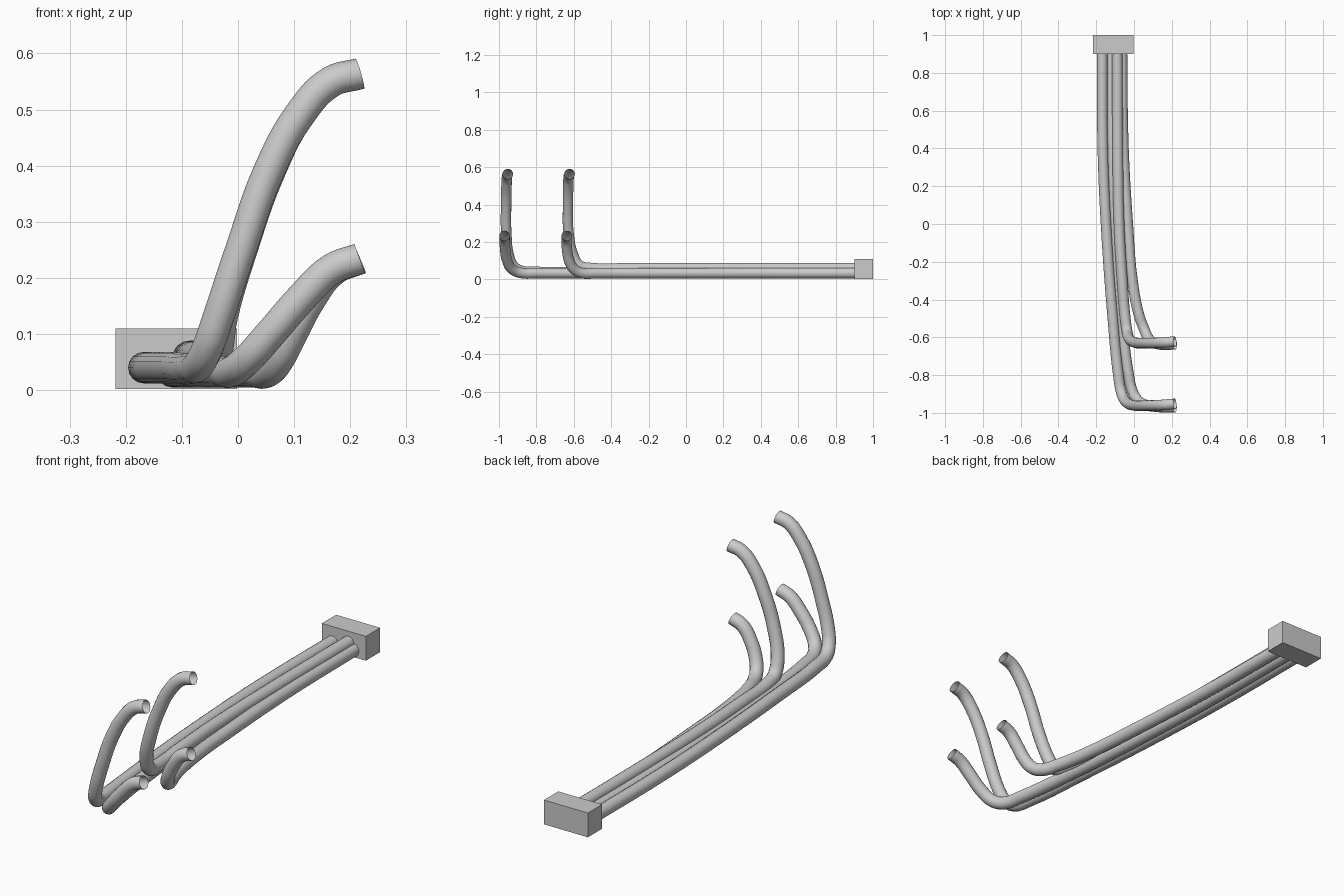
import bpy

R = 0.028


def pipe(name, points):
    """Open-ended round tube swept along a smooth path."""
    cu = bpy.data.curves.new(name, 'CURVE')
    cu.dimensions = '3D'
    cu.bevel_depth = R
    cu.bevel_resolution = 6
    cu.resolution_u = 5
    cu.use_fill_caps = False
    sp = cu.splines.new('BEZIER')
    sp.bezier_points.add(len(points) - 1)
    sp.use_smooth = True
    for bp, co in zip(sp.bezier_points, points):
        bp.co = co
        bp.handle_left_type = bp.handle_right_type = 'AUTO'
    ob = bpy.data.objects.new(name, cu)
    bpy.context.collection.objects.link(ob)
    return ob


# collector box at the back
bpy.ops.mesh.primitive_cube_add(size=1, location=(-0.11, 0.95, 0.056))
box = bpy.context.object
box.name = "collector_box"
box.scale = (0.216, 0.1, 0.108)

# front pair of pipes
pipe("front_upper_pipe", [
    (-0.168, 0.92, 0.040), (-0.165, 0.4, 0.040), (-0.148, 0.0, 0.040),
    (-0.112, -0.5, 0.040), (-0.083, -0.80, 0.040), (-0.069, -0.885, 0.047),
    (-0.053, -0.927, 0.078), (-0.035, -0.948, 0.130), (0.005, -0.961, 0.25),
    (0.055, -0.962, 0.390), (0.11, -0.960, 0.491), (0.165, -0.957, 0.549),
    (0.217, -0.952, 0.564)])
pipe("front_lower_pipe", [
    (-0.118, 0.92, 0.033), (-0.115, 0.4, 0.033), (-0.100, 0.0, 0.033),
    (-0.065, -0.5, 0.033), (-0.028, -0.80, 0.033), (-0.010, -0.88, 0.034),
    (0.017, -0.93, 0.055), (0.060, -0.957, 0.103), (0.115, -0.967, 0.166),
    (0.168, -0.970, 0.216), (0.217, -0.970, 0.234)])

# rear pair of pipes
pipe("rear_upper_pipe", [
    (-0.088, 0.92, 0.060), (-0.086, 0.4, 0.060), (-0.079, 0.0, 0.060),
    (-0.062, -0.3, 0.060), (-0.046, -0.5, 0.060), (-0.036, -0.57, 0.075),
    (-0.028, -0.603, 0.130), (0.007, -0.628, 0.25),
    (0.057, -0.631, 0.390), (0.11, -0.630, 0.491), (0.165, -0.627, 0.549),
    (0.217, -0.622, 0.564)])
pipe("rear_lower_pipe", [
    (-0.064, 0.92, 0.033), (-0.056, 0.4, 0.033), (-0.033, 0.0, 0.033),
    (-0.008, -0.3, 0.033), (0.026, -0.48, 0.033), (0.053, -0.555, 0.033),
    (0.072, -0.598, 0.054), (0.095, -0.624, 0.098), (0.128, -0.636, 0.160),
    (0.170, -0.639, 0.214), (0.217, -0.637, 0.234)])
